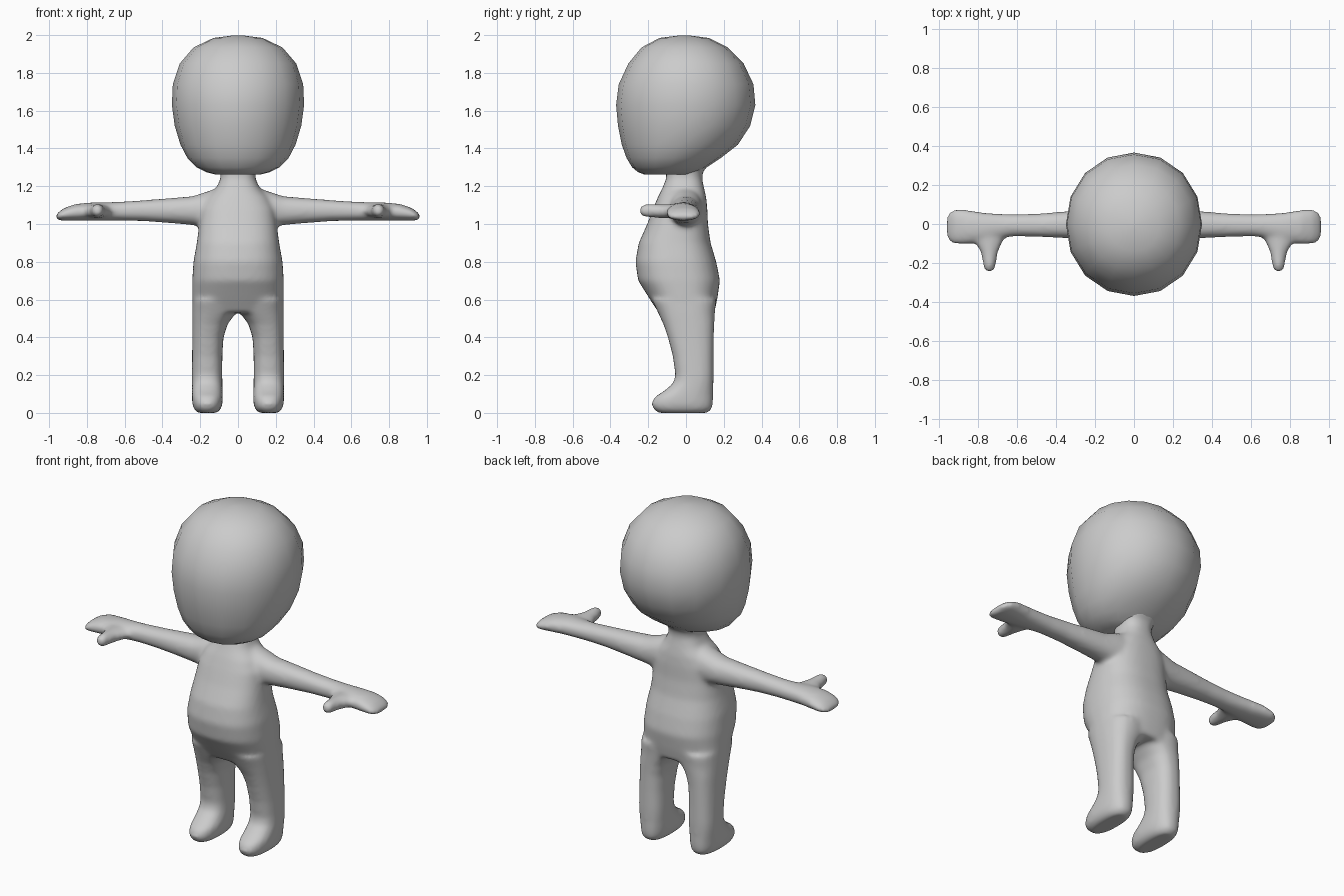
import bpy, bmesh
from math import cos, sin, pi


def loft(bm, rings, sides, place, n=2.0):
    """Closed skin through (t, a0, a1, b0, b1) superellipse sections."""
    loops = []
    for t, a0, a1, b0, b1 in rings:
        loop = []
        for i in range(sides):
            c, s = cos(2 * pi * i / sides), sin(2 * pi * i / sides)
            k = (abs(c) ** n + abs(s) ** n) ** (-1 / n)
            a = (a0 + a1) / 2 + (a1 - a0) / 2 * c * k
            b = (b0 + b1) / 2 + (b1 - b0) / 2 * s * k
            loop.append(bm.verts.new(place(t, a, b)))
        loops.append(loop)
    for lo, hi in zip(loops, loops[1:]):
        for i in range(sides):
            j = (i + 1) % sides
            bm.faces.new((lo[i], lo[j], hi[j], hi[i]))
    for r, loop in ((rings[0], loops[0]), (rings[-1], loops[-1])):
        tip = bm.verts.new(place(r[0], (r[1] + r[2]) / 2, (r[3] + r[4]) / 2))
        for i in range(sides):
            bm.faces.new((loop[i], loop[(i + 1) % sides], tip))


def finish(bm, name):
    bmesh.ops.recalc_face_normals(bm, faces=bm.faces)
    me = bpy.data.meshes.new(name)
    bm.to_mesh(me)
    bm.free()
    for p in me.polygons:
        p.use_smooth = True
    ob = bpy.data.objects.new(name, me)
    bpy.context.collection.objects.link(ob)
    return ob


def upright(t, a, b):
    return (a, b, t)


# Head: z, half width, front y, back y
head_profile = [
    (1.262, .12, -.22, .04), (1.275, .17, -.255, .06), (1.30, .22, -.285, .11),
    (1.35, .268, -.315, .185), (1.42, .305, -.34, .275), (1.52, .335, -.36, .34),
    (1.63, .35, -.37, .367), (1.74, .345, -.356, .357), (1.85, .308, -.305, .305),
    (1.935, .235, -.235, .22), (1.985, .13, -.14, .12), (1.999, .02, -.03, .01)]
bm = bmesh.new()
loft(bm, [(z, -w, w, f, k) for z, w, f, k in head_profile], 16, upright, 2.08)
finish(bm, "head")

# Torso and neck: z, half width, front y, back y
torso_profile = [
    (.53, .235, -.145, .15), (.6, .241, -.19, .165), (.7, .242, -.253, .18),
    (.8, .236, -.268, .16), (.9, .218, -.25, .13), (1.0, .205, -.205, .116),
    (1.08, .195, -.175, .113), (1.14, .165, -.15, .107), (1.19, .115, -.125, .096),
    (1.24, .093, -.105, .085), (1.28, .092, -.105, .09), (1.32, .115, -.11, .13)]
bm = bmesh.new()
loft(bm, [(z, -w, w, f, k) for z, w, f, k in torso_profile], 40, upright, 2.5)

# Leg and foot: z, inner x, outer x, front y, back y
leg = [
    (0, .11, .215, -.145, .115), (.02, .09, .234, -.173, .137), (.05, .082, .242, -.184, .143),
    (.085, .08, .244, -.165, .144), (.12, .082, .244, -.11, .144), (.16, .083, .244, -.066, .145),
    (.2, .083, .244, -.056, .146), (.3, .083, .243, -.07, .146), (.4, .077, .242, -.096, .147),
    (.47, .055, .242, -.12, .15), (.53, .01, .242, -.148, .153), (.6, .0, .24, -.18, .16)]

# Arm and hand: x, front y, back y, bottom z, top z
arm = [
    (.08, -.1, .09, .97, 1.2), (.17, -.09, .083, .985, 1.17), (.24, -.08, .074, .994, 1.147),
    (.35, -.073, .065, 1.004, 1.138), (.5, -.066, .053, 1.015, 1.126),
    (.62, -.064, .05, 1.018, 1.118), (.7, -.075, .053, 1.018, 1.115),
    (.78, -.095, .06, 1.018, 1.114), (.86, -.105, .073, 1.018, 1.106),
    (.92, -.104, .076, 1.018, 1.085), (.955, -.09, .06, 1.02, 1.06), (.963, -.06, .03, 1.026, 1.046)]

# Thumb: y, inner x, outer x, bottom z, top z
thumb = [
    (-.245, .73, .756, 1.055, 1.085), (-.235, .715, .772, 1.04, 1.102),
    (-.2, .708, .778, 1.034, 1.107), (-.15, .7, .786, 1.032, 1.105),
    (-.11, .683, .81, 1.03, 1.105), (-.06, .66, .84, 1.03, 1.105)]

for side in (-1, 1):
    loft(bm, leg, 32, lambda t, a, b: (side * a, b, t), 2.5)
    loft(bm, arm, 32, lambda t, a, b: (side * t, a, b), 2.2)
    loft(bm, thumb, 24, lambda t, a, b: (side * a, t, b), 2.0)
body = finish(bm, "body")

# Fuse the limbs into one skin and soften the joins
fuse = body.modifiers.new("fuse", 'REMESH')
fuse.mode = 'VOXEL'
fuse.voxel_size = 0.012
fuse.use_smooth_shade = True
soften = body.modifiers.new("soften", 'SMOOTH')
soften.factor = 0.5
soften.iterations = 12
